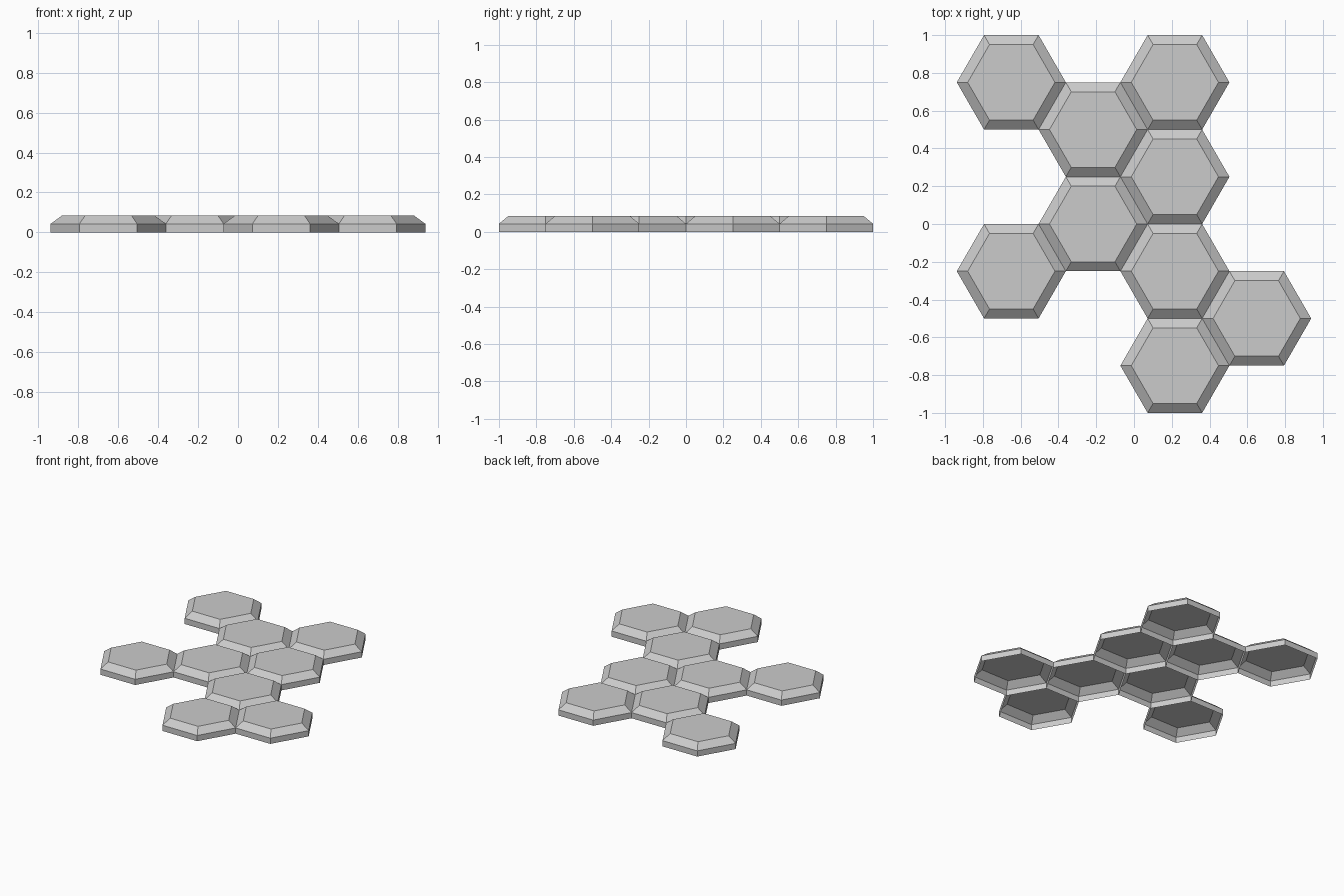
import bpy, bmesh, math

cube = bpy.data.objects.get("Cube")
if cube:
    bpy.data.objects.remove(cube, do_unlink=True)

# Single stone grey
GREY = (0.6, 0.6, 0.6, 1.0)
mat = bpy.data.materials.new("stone_grey")
mat.use_nodes = True
mat.diffuse_color = GREY
mat.node_tree.nodes["Principled BSDF"].inputs["Base Color"].default_value = GREY

APOTHEM = 0.25
RADIUS = APOTHEM / math.cos(math.pi / 6)
COLUMN = RADIUS * 1.5
TOP_SCALE = 0.8
WALL, HEIGHT = 0.043, 0.085


def hex_ring(bm, radius, z):
    return [bm.verts.new((radius * math.cos(i * math.pi / 3),
                          radius * math.sin(i * math.pi / 3), z)) for i in range(6)]


# Tile shell: vertical walls, chamfer and flat top, open underneath
mesh = bpy.data.meshes.new("hex_tile")
bm = bmesh.new()
rings = [hex_ring(bm, RADIUS, 0), hex_ring(bm, RADIUS, WALL),
         hex_ring(bm, RADIUS * TOP_SCALE, HEIGHT)]
for low, high in zip(rings, rings[1:]):
    for i in range(6):
        j = (i + 1) % 6
        bm.faces.new((low[i], low[j], high[j], high[i]))
bm.faces.new(rings[-1])
bm.to_mesh(mesh)
bm.free()
mesh.materials.append(mat)

# Tile layout: column position -> row centres
layout = {-1.5: (0.75, -0.25), -0.5: (0.5, 0.0),
          0.5: (0.75, 0.25, -0.25, -0.75), 1.5: (-0.5,)}
for c, (column, rows) in enumerate(layout.items(), 1):
    for r, y in enumerate(rows, 1):
        tile = bpy.data.objects.new(f"hex_tile_column{c}_row{r}", mesh)
        tile.location = (column * COLUMN, y, 0)
        bpy.context.collection.objects.link(tile)
